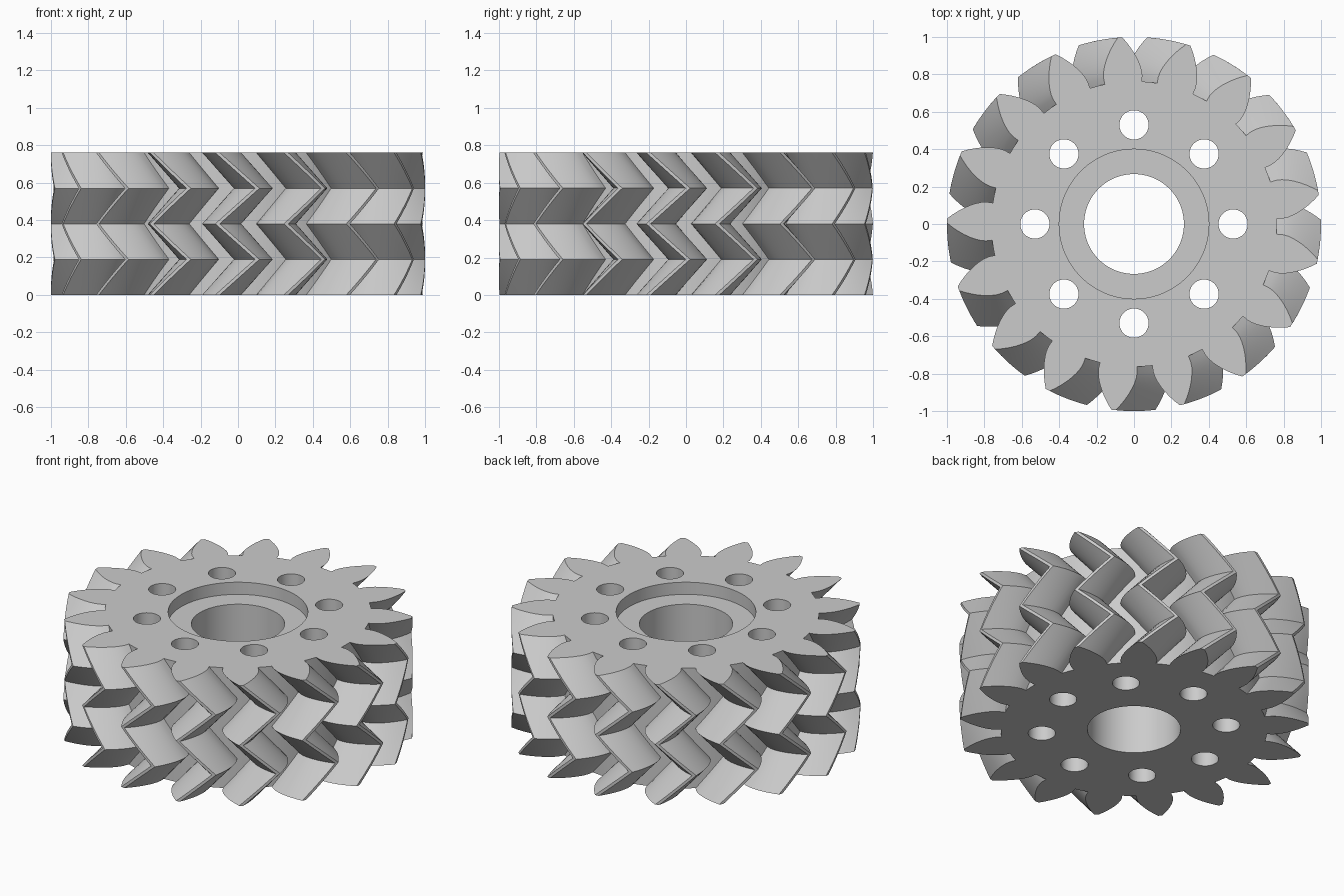
import bpy, bmesh
from math import sin, cos, tan, acos, pi, radians

cube = bpy.data.objects.get("Cube")
if cube:
    bpy.data.objects.remove(cube, do_unlink=True)

TEETH = 17
PITCH = 2 * pi / TEETH
HEIGHT = 0.76
LAYERS, STEPS = 4, 6            # helix bands, slices per band
TWIST = radians(12.2)           # turn of the teeth across one band
PHASE = radians(179)
ROOT, BASE, TIP = 0.763, 0.796, 1.0

# Material
steel = bpy.data.materials.new("light grey steel")
steel.use_nodes = True
grey = (0.6, 0.6, 0.6, 1)
steel.diffuse_color = grey
steel.node_tree.nodes["Principled BSDF"].inputs["Base Color"].default_value = grey


def half_angle(r):
    """Half the angular width of a tooth at radius r (involute flank)."""
    a = acos(min(1, BASE / r))
    return 0.131 - 1.08 * (tan(a) - a)


def tooth_profile():
    """Outline of the whole gear in polar form, counter-clockwise."""
    radii = [ROOT] + [BASE + (TIP - BASE) * i / 7 for i in range(8)]
    flank = [(r, half_angle(r)) for r in radii]
    gap = PITCH - 2 * half_angle(ROOT)
    one = [(r, -h) for r, h in flank]
    one += [(r, h) for r, h in reversed(flank)]
    one += [(ROOT, half_angle(ROOT) + gap * k / 3) for k in (1, 2)]
    return [(r, a + PITCH * i + PHASE) for i in range(TEETH) for r, a in one]


# Toothed body: slices swept up in a zigzag helix
bm = bmesh.new()
profile = tooth_profile()
rings = []
for s in range(LAYERS * STEPS + 1):
    t = s / STEPS
    zigzag = TWIST * (1 - abs(t % 2 - 1))
    z = HEIGHT * t / LAYERS
    rings.append([bm.verts.new((r * cos(a + zigzag), r * sin(a + zigzag), z))
                  for r, a in profile])
n = len(profile)
for low, high in zip(rings, rings[1:]):
    for i in range(n):
        j = (i + 1) % n
        bm.faces.new((low[i], low[j], high[j], high[i]))
bm.faces.new(list(reversed(rings[0])))
bm.faces.new(rings[-1])
mesh = bpy.data.meshes.new("gear_body")
bm.to_mesh(mesh)
bm.free()
mesh.materials.append(steel)
gear = bpy.data.objects.new("gear_body", mesh)
bpy.context.collection.objects.link(gear)


def cut_round(radius, x, y, z_low, z_high, sides):
    """Cut a vertical round hole out of the gear."""
    bpy.ops.mesh.primitive_cylinder_add(
        vertices=sides, radius=radius, depth=z_high - z_low,
        location=(x, y, (z_low + z_high) / 2))
    cutter = bpy.context.object
    cutter.name = "hole_cutter"
    cutter.hide_render = True
    cutter.data.materials.append(steel)
    mod = gear.modifiers.new("hole", 'BOOLEAN')
    mod.operation = 'DIFFERENCE'
    mod.solver = 'EXACT'
    mod.object = cutter
    bpy.ops.object.select_all(action='DESELECT')
    gear.select_set(True)
    bpy.context.view_layer.objects.active = gear
    bpy.ops.object.modifier_apply(modifier=mod.name)
    bpy.data.objects.remove(cutter, do_unlink=True)


# Centre bore, shallow recess on top, ring of bolt holes
cut_round(0.267, 0, 0, -0.1, HEIGHT + 0.1, 96)
cut_round(0.4, 0, 0, HEIGHT - 0.077, HEIGHT + 0.1, 96)
for k in range(8):
    a = k * pi / 4
    cut_round(0.078, 0.53 * cos(a), 0.53 * sin(a), -0.1, HEIGHT + 0.1, 40)

# Smooth flanks with crisp edges
bpy.ops.object.shade_smooth_by_angle(angle=radians(25))
